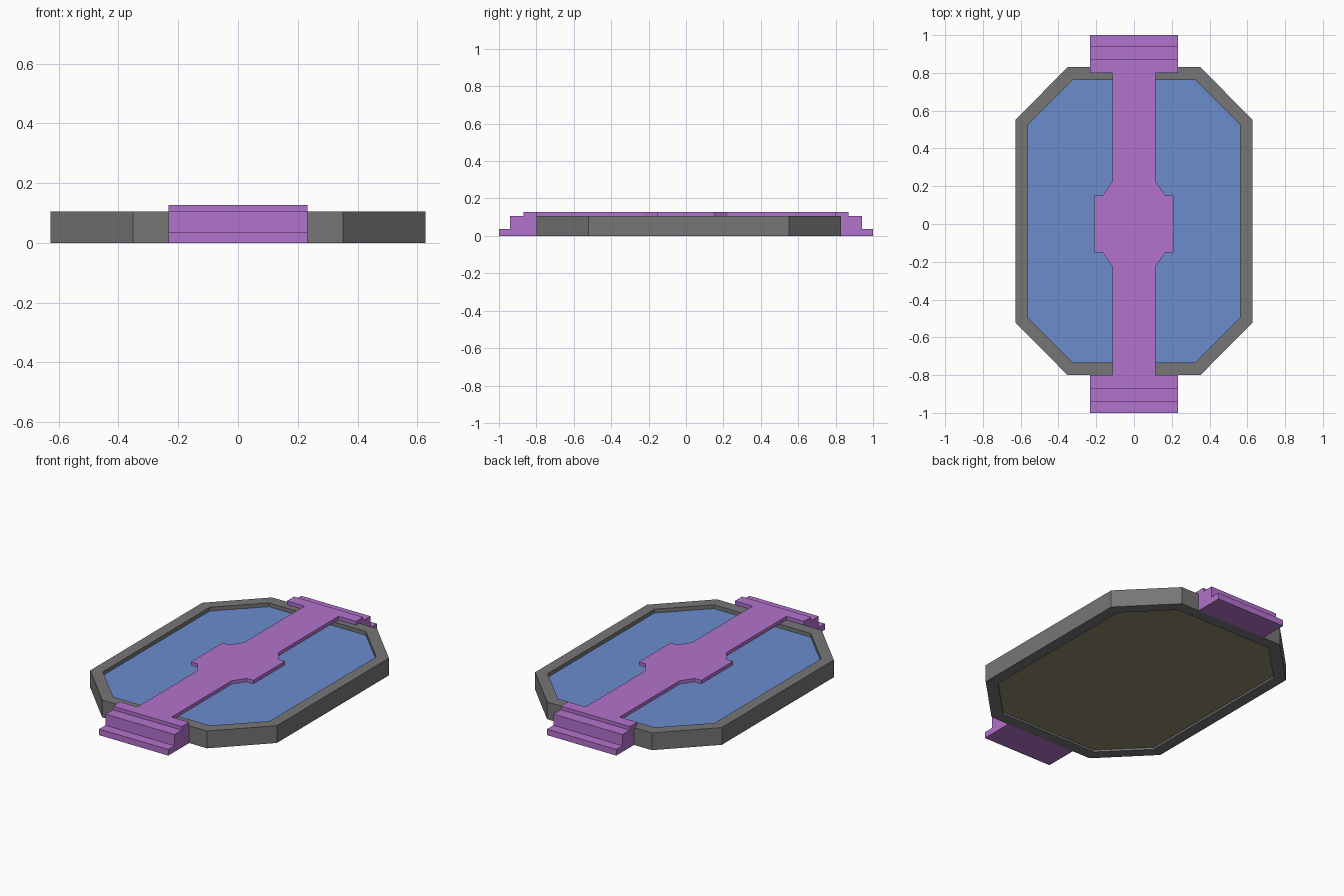
import bpy
import bmesh
from mathutils import Vector

cube = bpy.data.objects.get("Cube")
if cube:
    bpy.data.objects.remove(cube, do_unlink=True)


def material(name, srgb):
    color = [(c / 255 / 12.92) if c < 11 else ((c / 255 + 0.055) / 1.055) ** 2.4 for c in srgb] + [1]
    mat = bpy.data.materials.new(name)
    mat.use_nodes = True
    mat.diffuse_color = color
    mat.node_tree.nodes["Principled BSDF"].inputs["Base Color"].default_value = color
    return mat


grey = material("frame grey", (118, 118, 118))
blue = material("glass blue", (106, 140, 206))
purple = material("bracket purple", (178, 114, 204))
tan = material("backing tan", (143, 137, 110))


def finish(name, bm, mat):
    bmesh.ops.recalc_face_normals(bm, faces=bm.faces)
    mesh = bpy.data.meshes.new(name)
    bm.to_mesh(mesh)
    bm.free()
    mesh.materials.append(mat)
    obj = bpy.data.objects.new(name, mesh)
    bpy.context.collection.objects.link(obj)
    return obj


def extrude(name, points, direction, mat):
    """Solid made by pushing a flat outline along a direction."""
    bm = bmesh.new()
    face = bm.faces.new([bm.verts.new(p) for p in points])
    moved = bmesh.ops.extrude_face_region(bm, geom=[face], use_keep_orig=True)["geom"]
    bmesh.ops.translate(bm, vec=Vector(direction), verts=[v for v in moved if isinstance(v, bmesh.types.BMVert)])
    return finish(name, bm, mat)


MID = 0.015      # the frame sits slightly towards the back
TOP = 0.105


def octagon(x, y, cut_x, cut_y, z):
    quarter = [(x, cut_y), (cut_x, y)]
    half = quarter + [(-a, b) for a, b in reversed(quarter)]
    return [(a, b + MID, z) for a, b in half + [(-a, -b) for a, b in half]]


# Octagonal ring frame
outer = (0.627, 0.815, 0.352, 0.537)
inner = (0.56, 0.747, 0.325, 0.512)
bm = bmesh.new()
loops = [[bm.verts.new(p) for p in octagon(*size, z)]
         for size, z in ((outer, 0), (outer, TOP), (inner, TOP), (inner, 0))]
for a, b in zip(loops, loops[1:] + loops[:1]):
    for i in range(8):
        j = (i + 1) % 8
        bm.faces.new((a[i], a[j], b[j], b[i]))
finish("frame", bm, grey)

# Recessed glass and backing panels
extrude("glass_panel", octagon(*inner, 0.05), (0, 0, 0.032), blue)
extrude("backing_panel", octagon(*inner, 0.012), (0, 0, 0.038), tan)

# Central strap with a wider hub
quarter = [(0.21, 0.152), (0.165, 0.152), (0.115, 0.225), (0.115, 0.81)]
right = [(x, -y) for x, y in reversed(quarter)] + quarter
outline = right + [(-x, -y) for x, y in right]
extrude("strap", [(x, y, TOP) for x, y in outline], (0, 0, 0.022), purple)

# Stepped end clips hooked over the frame edge
for name, side, root in (("front_clip", -1, 0.80), ("back_clip", 1, 0.83)):
    profile = [(root, 0), (1, 0), (1, 0.037), (0.94, 0.037), (0.94, TOP),
               (0.87, TOP), (0.87, 0.127), (0.80, 0.127)]
    if root > 0.80:
        profile += [(0.80, TOP), (root, TOP)]
    extrude(name, [(-0.232, side * y, z) for y, z in profile], (0.464, 0, 0), purple)
